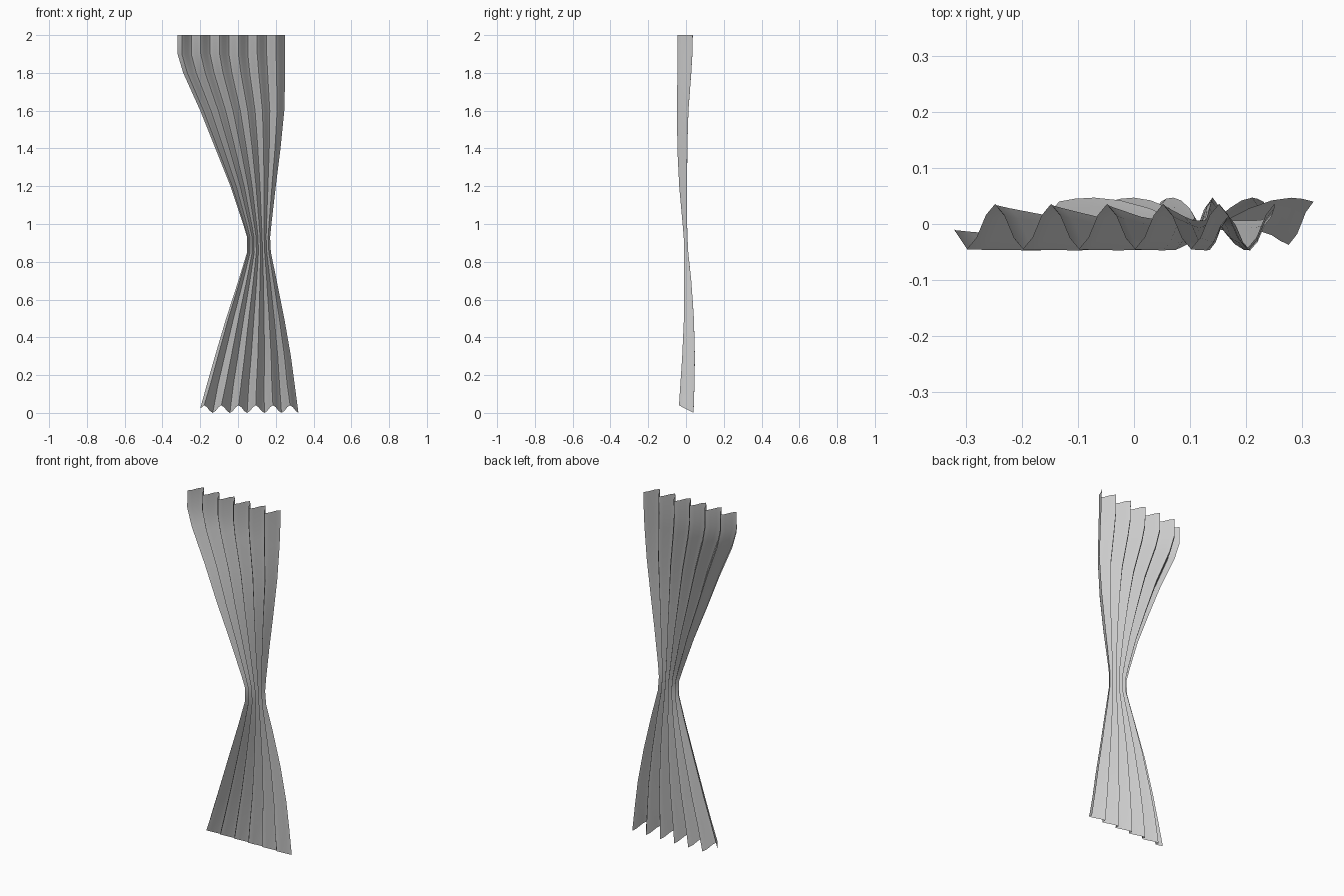
import bpy
import bmesh
from math import cos, pi, radians

default_cube = bpy.data.objects.get("Cube")
if default_cube:
    bpy.data.objects.remove(default_cube, do_unlink=True)


def make_material(name, colour):
    material = bpy.data.materials.new(name)
    material.use_nodes = True
    material.diffuse_color = colour
    material.node_tree.nodes["Principled BSDF"].inputs["Base Color"].default_value = colour
    return material


# Outline of the gathered cloth: height, two side edges, front and back depth
OUTLINE = [
    (2.0, -.32, .25, -.044, .036),
    (1.9, -.32, .25, -.045, .034),
    (1.8, -.29, .25, -.046, .028),
    (1.6, -.2, .245, -.047, .013),
    (1.4, -.12, .225, -.046, .007),
    (1.2, -.04, .2, -.036, .006),
    (1.0, .027, .177, -.018, .006),
    (.93, .048, .17, -.012, .008),
    (.85, .048, .174, -.01, .012),
    (.7, .002, .205, -.01, .028),
    (.5, -.063, .245, -.011, .042),
    (.3, -.122, .28, -.02, .047),
    (.15, -.165, .3, -.03, .045),
    (.0, -.2, .32, -.037, .04),
]
FIRST_FOLD = .04      # position of the first front fold across the cloth
PLEAT = .175          # width of one pleat as a share of the cloth
STEPS = 6             # faces across one pleat
HEM_LIFT = .04        # front folds of the hem hang higher than back folds


def column_positions():
    """Positions across the cloth, aligned with the pleat folds."""
    positions = [0.0]
    position = FIRST_FOLD
    while position < 1 - PLEAT / STEPS / 2:
        positions.append(position)
        position += PLEAT / STEPS
    return positions + [1.0]


def cloth_point(across, row):
    """Point on the pleated cloth; depth swings between front and back."""
    height, left, right, front, back = row
    forward = (1 + cos(2 * pi * (across - FIRST_FOLD) / PLEAT)) / 2
    if row is OUTLINE[-1]:
        height += HEM_LIFT * forward
    return (left + (right - left) * across, back + (front - back) * forward, height)


def build_curtain(material):
    bm = bmesh.new()
    columns = column_positions()
    grid = [[bm.verts.new(cloth_point(across, row)) for across in columns]
            for row in OUTLINE]
    for upper, lower in zip(grid, grid[1:]):
        for i in range(len(columns) - 1):
            bm.faces.new((lower[i], lower[i + 1], upper[i + 1], upper[i]))
    mesh = bpy.data.meshes.new("curtain")
    bm.to_mesh(mesh)
    bm.free()
    mesh.materials.append(material)
    curtain = bpy.data.objects.new("curtain", mesh)
    bpy.context.collection.objects.link(curtain)
    return curtain


# Tied-back pleated curtain
curtain = build_curtain(make_material("grey cloth", (.6, .6, .6, 1)))
bpy.ops.object.select_all(action="DESELECT")
curtain.select_set(True)
bpy.context.view_layer.objects.active = curtain
bpy.ops.object.shade_smooth_by_angle(angle=radians(30))
